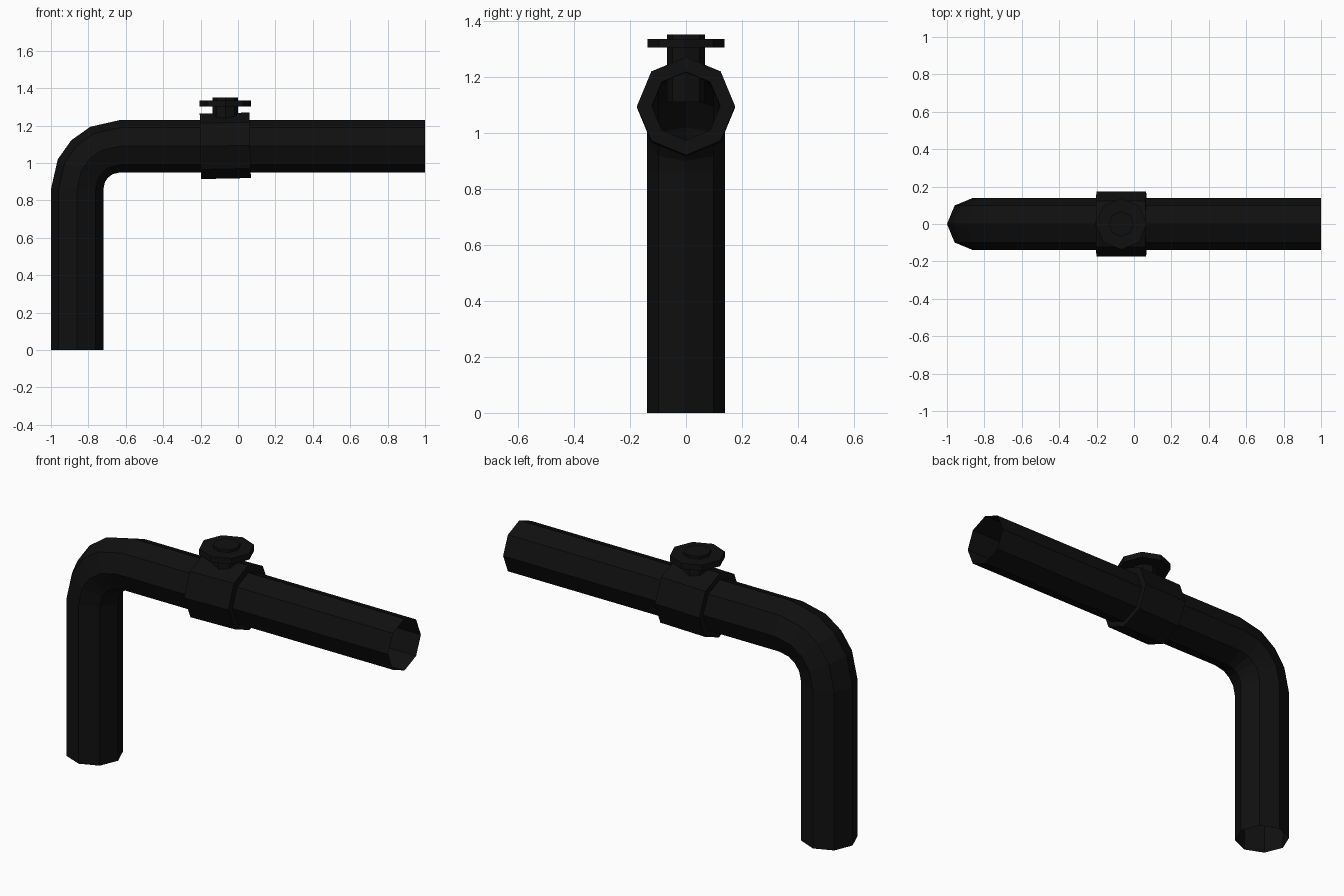
import bpy, bmesh
from math import cos, sin, pi, radians
from mathutils import Vector

if "Cube" in bpy.data.objects:
    bpy.data.objects.remove(bpy.data.objects["Cube"])

SIDES = 8
black = bpy.data.materials.new("black_iron")
black.diffuse_color = (0.005, 0.005, 0.005, 1)
black.use_nodes = True
black.node_tree.nodes["Principled BSDF"].inputs["Base Color"].default_value = black.diffuse_color


def finish(name, bm, loc=(0, 0, 0)):
    me = bpy.data.meshes.new(name)
    bm.to_mesh(me)
    bm.free()
    me.materials.append(black)
    ob = bpy.data.objects.new(name, me)
    ob.location = loc
    bpy.context.collection.objects.link(ob)
    return ob


def loft(name, rings, loc=(0, 0, 0), caps=False, closed=False):
    """Skin octagonal rings given as (centre, radial axis in xz plane, radius)."""
    bm = bmesh.new()
    loops = []
    for c, axis, r in rings:
        loops.append([bm.verts.new(Vector(c) + r * (cos(2 * pi * i / SIDES) * Vector(axis)
                      + sin(2 * pi * i / SIDES) * Vector((0, 1, 0)))) for i in range(SIDES)])
    pairs = list(zip(loops, loops[1:]))
    if closed:
        pairs.append((loops[-1], loops[0]))
    for a, b in pairs:
        for i in range(SIDES):
            j = (i + 1) % SIDES
            bm.faces.new((a[i], a[j], b[j], b[i]))
    if caps:
        bm.faces.new(loops[0])
        bm.faces.new(loops[-1])
    bmesh.ops.recalc_face_normals(bm, faces=bm.faces)
    return finish(name, bm, loc)


# Open pipe: riser, elbow, horizontal run
R, BEND, CX, CZ = 0.14, 0.23, -0.63, 0.86
rings = [((CX - BEND, 0, 0), (-1, 0, 0), R)]
for deg in (0, 25.5, 45, 64.5, 90):
    a = radians(deg)
    d = Vector((-cos(a), 0, sin(a)))
    rings.append((Vector((CX, 0, CZ)) + BEND * d, d, R))
rings.append(((1, 0, CZ + BEND), (0, 0, 1), R))
loft("pipe", rings)

# Thick collar around the run, very slightly tilted
VX, up = -0.068, (0, 0, 1)
collar = loft("collar", [((x, 0, 0), up, r) for x, r in
              ((-0.133, 0.122), (-0.133, 0.175), (0.133, 0.175), (0.133, 0.122))],
              (VX, 0, 1.092), closed=True)
collar.rotation_euler.y = radians(-1.2)

# Valve stem and handwheel
for name, r, z0, z1 in (("valve_stem", 0.068, 1.11, 1.35), ("handwheel", 0.137, 1.303, 1.335)):
    loft(name, [((0, 0, z), (1, 0, 0), r) for z in (z0, z1)], (VX, 0, 0), caps=True)
